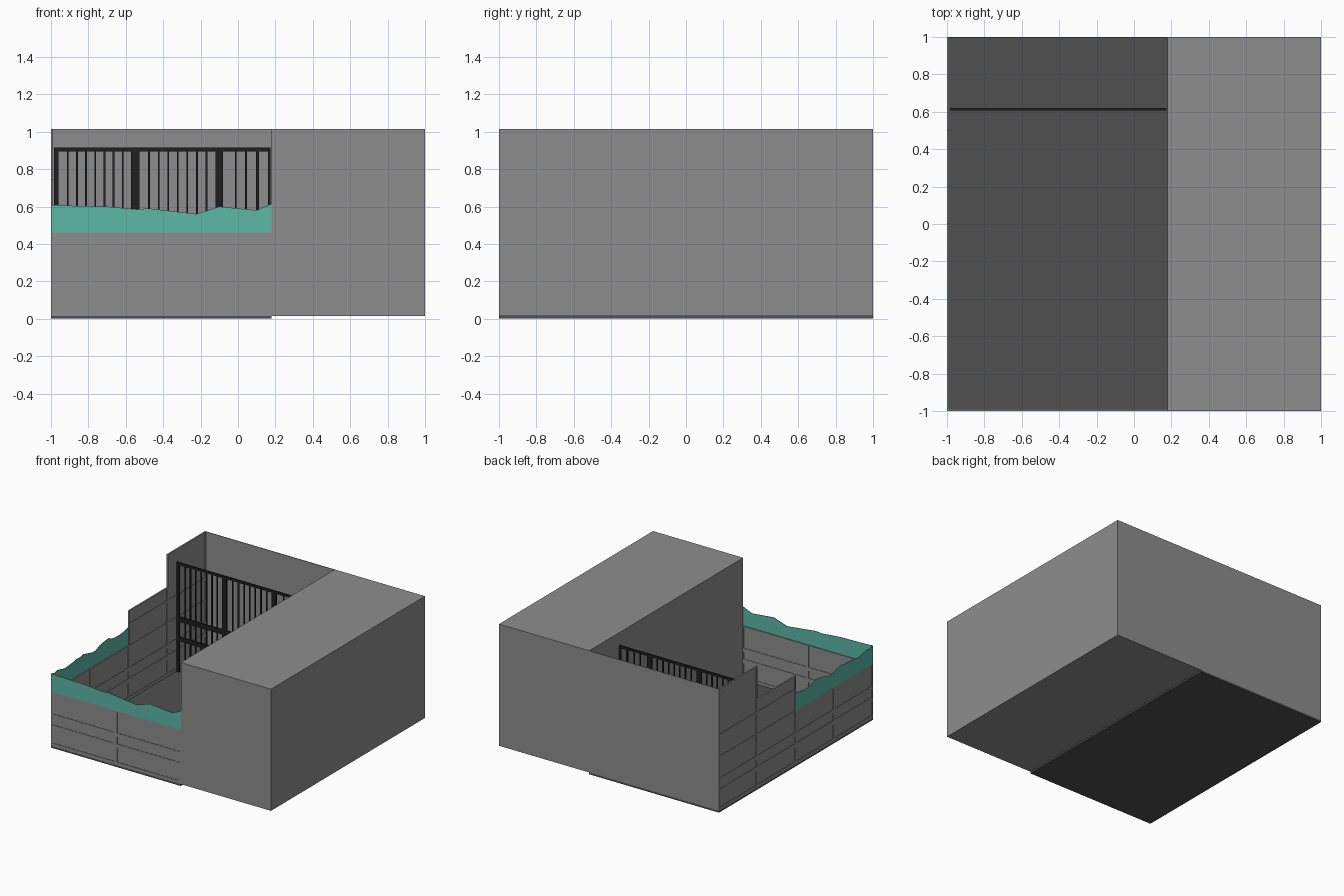
import bpy
import math
import random

cube = bpy.data.objects.get("Cube")
if cube:
    bpy.data.objects.remove(cube, do_unlink=True)


def material(name, rgb):
    mat = bpy.data.materials.new(name)
    mat.use_nodes = True
    mat.diffuse_color = (*rgb, 1)
    mat.node_tree.nodes["Principled BSDF"].inputs["Base Color"].default_value = (*rgb, 1)
    return mat


concrete = material("concrete grey", (0.27, 0.27, 0.27))
asphalt = material("asphalt grey", (0.08, 0.08, 0.08))
iron = material("iron black", (0.014, 0.014, 0.014))
leaf = material("hedge teal", (0.11, 0.48, 0.38))


def make(name, verts, faces, mat):
    mesh = bpy.data.meshes.new(name)
    mesh.from_pydata(verts, [], faces)
    mesh.materials.append(mat)
    obj = bpy.data.objects.new(name, mesh)
    bpy.context.collection.objects.link(obj)
    return obj


def boxes(name, spans, mat):
    """One object from boxes given as (x range, y range, z range)."""
    verts, faces = [], []
    quads = ((0, 1, 3, 2), (4, 6, 7, 5), (0, 4, 5, 1),
             (2, 3, 7, 6), (0, 2, 6, 4), (1, 5, 7, 3))
    for xs, ys, zs in spans:
        n = len(verts)
        verts += [(x, y, z) for x in xs for y in ys for z in zs]
        faces += [tuple(n + i for i in q) for q in quads]
    return make(name, verts, faces, mat)


BASE, TOP, EDGE, LOW = 0.015, 1.015, 0.18, 0.46

# Building, yard floor and back wall
boxes("building", [((EDGE, 1), (-1, 1), (BASE, TOP))], concrete)
boxes("yard_floor", [((-1, EDGE), (-1, 1), (0, BASE))], asphalt)
boxes("back_wall", [((-1, EDGE), (0.995, 1), (BASE, TOP))], concrete)

# Panelled walls: a thin sheet framed by posts and rails
RAILS = [(BASE, 0.04), (0.155, 0.19), (0.25, 0.28), (0.45, LOW)]
OUT, IN = (-1, -0.988), (-0.996, -0.992)


def panel_bay(name, a, b, height, along_x):
    def span(run, depth, z):
        return (run, depth, z) if along_x else (depth, run, z)
    rails = list(RAILS)
    if height > LOW:
        rails += [(0.62, 0.64), (height - 0.012, height)]
    parts = [span((a, b), IN, (BASE, height))]
    parts += [span((a + 0.012, b - 0.012), OUT, z) for z in rails]
    parts += [span((a, a + 0.012), OUT, (BASE, height)),
              span((b - 0.012, b), OUT, (BASE, height))]
    boxes(name, parts, concrete)


panel_bay("front_panel_right", -1, -0.412, LOW, True)
panel_bay("front_panel_left", -0.412, EDGE, LOW, True)
for i, height in enumerate((LOW, LOW, 0.745, TOP)):
    start = -1 + i * 0.5
    panel_bay("side_panel", start, start + 0.5, height, False)


# Hedge strips with an uneven top edge
def hedge(name, profile, along_x):
    verts, faces = [], []
    for run, z in profile:
        for depth in (-1, -0.997):
            for h in (LOW, z):
                verts.append((run, depth, h) if along_x else (depth, run, h))
    for i in range(len(profile) - 1):
        a, b = i * 4, i * 4 + 4
        for p, q in ((0, 1), (1, 3), (3, 2), (2, 0)):
            faces.append((a + p, a + q, b + q, b + p))
    faces += [(0, 1, 3, 2), tuple(b + k for k in (0, 1, 3, 2))]
    make(name, verts, faces, leaf)


hedge("front_hedge", [(-1, 0.61), (-0.93, 0.605), (-0.7, 0.6), (-0.54, 0.585),
                      (-0.48, 0.59), (-0.22, 0.56), (-0.1, 0.6), (0, 0.59),
                      (0.1, 0.58), (EDGE, 0.615)], True)
random.seed(4)
side = [(-1 + i / 24, 0.595 + 0.012 * math.sin(i * 0.8) + random.uniform(-0.01, 0.01))
        for i in range(25)]
side[0] = (-1, 0.61)
hedge("side_hedge", side, False)

# Railing across the yard
DEPTH = (0.607, 0.619)
BAR = (0.609, 0.616)
parts = [((-0.985, 0.175), DEPTH, z) for z in ((0.895, 0.915), (0.43, 0.47), (0.27, 0.305))]
for x, w in ((-0.972, 0.025), (-0.55, 0.045), (-0.1, 0.04), (0.167, 0.015), (0.105, 0.015)):
    parts.append(((x - w / 2, x + w / 2), DEPTH, (BASE, 0.905)))
for first, step, count in ((-0.91, 0.049, 7), (-0.475, 0.051, 7), (-0.012, 0.055, 2)):
    for i in range(count):
        x = first + i * step
        parts.append(((x - 0.005, x + 0.005), BAR, (BASE, 0.905)))
boxes("yard_railing", parts, iron)
